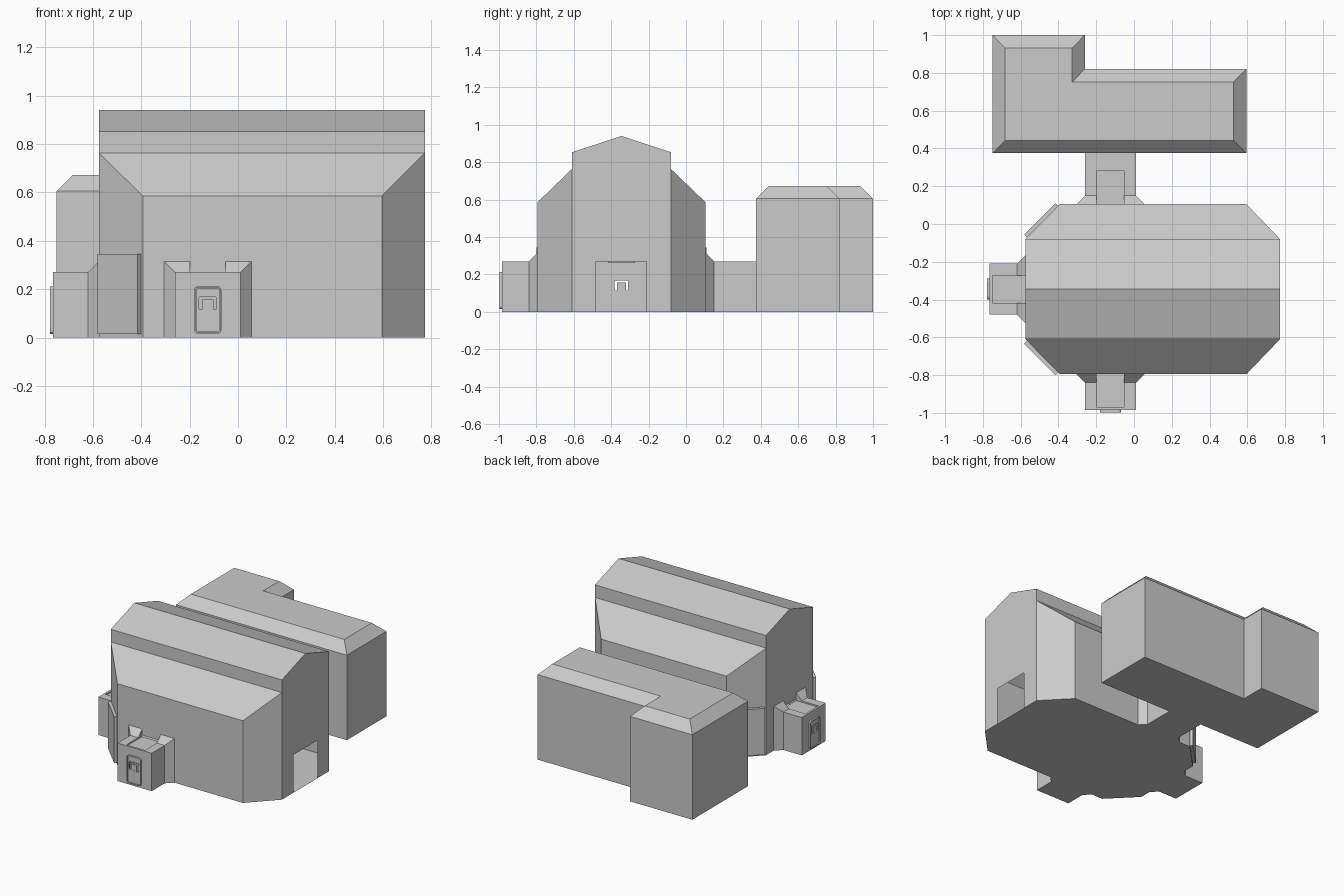
import bpy, bmesh, math
from mathutils import Matrix, Vector

if "Cube" in bpy.data.objects:
    bpy.data.objects.remove(bpy.data.objects["Cube"])

C = -0.345            # hall centre line in y
DX = -0.125           # centre of front and rear passages in x
X0, X1 = -0.575, 0.773
FX0, FX1 = -0.393, 0.595
W, H = 0.135, 0.27    # passage half width and height


def mesh_object(name, faces, mat=Matrix()):
    bm = bmesh.new()
    for f in faces:
        bm.faces.new([bm.verts.new(mat @ Vector(p)) for p in f])
    bmesh.ops.remove_doubles(bm, verts=bm.verts, dist=1e-5)
    bmesh.ops.recalc_face_normals(bm, faces=bm.faces)
    me = bpy.data.meshes.new(name)
    bm.to_mesh(me)
    bm.free()
    ob = bpy.data.objects.new(name, me)
    bpy.context.collection.objects.link(ob)
    return ob


def box(name, size, mat):
    bpy.ops.mesh.primitive_cube_add(size=1)
    ob = bpy.context.object
    ob.name = name
    ob.data.transform(mat @ Matrix.Diagonal((*size, 1)))
    return ob


def doorway(c):
    return [(c - W, 0), (c - W, H), (c + W, H), (c + W, 0)]


def prism_walls(loop, z0, z1):
    n = len(loop)
    return [[(*loop[i], z0), (*loop[(i + 1) % n], z0),
             (*loop[(i + 1) % n], z1), (*loop[i], z1)] for i in range(n)]


# Main hall: hollow shell with clipped corners and stepped roof
faces = []
stations = [(-.45, FX0, FX1, .585), (-.265, X0, X1, .763), (-.265, X0, X1, .853),
            (0, X0, X1, .94), (.265, X0, X1, .853), (.265, X0, X1, .763),
            (.45, FX0, FX1, .585)]
for (ya, a0, a1, za), (yb, b0, b1, zb) in zip(stations, stations[1:]):
    faces.append([(a0, C + ya, za), (a1, C + ya, za), (b1, C + yb, zb), (b0, C + yb, zb)])
gable = [(C - .265, 0)] + doorway(C) + [(C + .265, 0), (C + .265, .763), (C + .265, .853),
         (C, .94), (C - .265, .853), (C - .265, .763)]
for x in (X0, X1):
    faces.append([(x, y, z) for y, z in gable])
side = [(FX0, 0)] + doorway(DX) + [(FX1, 0), (FX1, .585), (FX0, .585)]
for s in (-1, 1):
    faces.append([(x, C + s * .45, z) for x, z in side])
    for xa, xb in ((X0, FX0), (X1, FX1)):
        ya, yb = C + s * .265, C + s * .45
        faces.append([(xa, ya, 0), (xb, yb, 0), (xb, yb, .585), (xa, ya, .763)])
faces.append([(X0, C - .265, 0), (FX0, C - .45, 0), (FX1, C - .45, 0), (X1, C - .265, 0),
              (X1, C + .265, 0), (FX1, C + .45, 0), (FX0, C + .45, 0), (X0, C + .265, 0)])
mesh_object("main_hall", faces)

# L-shaped annex with sloped roof edge
foot = [(-.75, .375), (.595, .375), (.595, .82), (-.26, .82), (-.26, 1), (-.75, 1)]
top = [(-.682, .443), (.527, .443), (.527, .752), (-.328, .752), (-.328, .932), (-.682, .932)]
faces = prism_walls(foot, 0, .605)
for i in range(6):
    j = (i + 1) % 6
    faces.append([(*foot[i], .605), (*foot[j], .605), (*top[j], .673), (*top[i], .673)])
faces += [[(*p, .673) for p in top], [(*p, 0) for p in foot]]
mesh_object("annex", faces)

# Window opening in each entrance (local u, z)
WIN = [(-.036, .115), (.036, .115), (.036, .168), (-.036, .168)]


def passage(name, mat, length, end):
    """Flared passage; local -y points away from the hall wall."""
    F, S, R, D = .045, .073, .175, .26
    f = [[(-.18, 0, 0), (-W, -F, 0), (-W, -length, 0), (W, -length, 0), (W, -F, 0), (.18, 0, 0)]]
    for s in (-1, 1):
        f += [
            [(s * W, -F, 0), (s * W, -length, 0), (s * W, -length, H), (s * W, -F, H)],
            [(s * .18, 0, 0), (s * W, -F, 0), (s * W, -F, H), (s * .18, 0, .315)],
            [(s * .18, 0, .315), (s * W, -F, H), (s * S, -F, H), (s * S, 0, .315)],
            [(s * S, 0, .315), (s * S, -F, H), (s * S, -F, D), (s * S, 0, D)],
            [(s * S, -F, H), (s * S, -R, H), (s * S, -R, D), (s * S, -F, D)],
            [(s * W, -F, H), (s * W, -R, H), (s * S, -R, H), (s * S, -F, H)]]
    f += [[(-W, -R, H), (-S, -R, H), (S, -R, H), (W, -R, H), (W, -length, H), (-W, -length, H)],
          [(-S, 0, D), (S, 0, D), (S, -R, D), (-S, -R, D)],
          [(-S, -R, H), (S, -R, H), (S, -R, D), (-S, -R, D)]]
    if end:
        outer = [(-W, 0), (W, 0), (W, H), (-W, H)]
        for i in range(4):
            j = (i + 1) % 4
            f.append([(u, -length, z) for u, z in (outer[i], outer[j], WIN[j], WIN[i])])
    mesh_object(name, f, mat)


def rounded(hw, z0, z1, r):
    pts = []
    for cx, cz, a in ((hw - r, z1 - r, 0), (r - hw, z1 - r, 90), (r - hw, z0 + r, 180), (hw - r, z0 + r, 270)):
        for k in range(4):
            t = math.radians(a + 30 * k)
            pts.append((cx + r * math.cos(t), cz + r * math.sin(t)))
    return pts


def ring(name, outer, inner, y0, y1, mat):
    """Flat frame between two matching loops."""
    n, f = len(outer), []
    rows = [[(u, y, z) for u, z in loop] for loop, y in
            ((outer, y0), (outer, y1), (inner, y1), (inner, y0))]
    for a, b in zip(rows, rows[1:] + rows[:1]):
        f += [[a[i], a[(i + 1) % n], b[(i + 1) % n], b[i]] for i in range(n)]
    mesh_object(name, f, mat)


def door(name, mat, y):
    window = rounded(.036, .115, .168, .006)
    ring(name + "_panel", rounded(.049, .022, .205, .012), window, y, y - .007, mat)
    ring(name + "_rim", rounded(.056, .015, .212, .016), rounded(.051, .02, .207, .013), y, y - .013, mat)
    ring(name + "_window_frame", rounded(.04, .111, .172, .009), window, y, y - .01, mat)
    box(name + "_latch", (.046, .008, .05), mat @ Matrix.Translation((0, y - .005, .132)))


# Front and left entrances, rear corridor
for name, loc, deg in (("front_entrance", (DX, C - .45, 0), 0), ("left_entrance", (X0, C, 0), -90)):
    m = Matrix.Translation(loc) @ Matrix.Rotation(math.radians(deg), 4, 'Z')
    passage(name, m, .19, True)
    door(name + "_door", m, -.19)
passage("rear_corridor", Matrix.Translation((DX, C + .45, 0)) @ Matrix.Rotation(math.pi, 4, 'Z'), .27, False)

# Flat panels on the two left clipped corners
for side_name, s in (("front", -1), ("rear", 1)):
    m = Matrix.Translation(((X0 + FX0) / 2 - .006, C + s * .3635, .18)) @ Matrix.Rotation(s * math.pi / 4, 4, 'Z')
    box(side_name + "_corner_panel", (.235, .024, .33), m)
